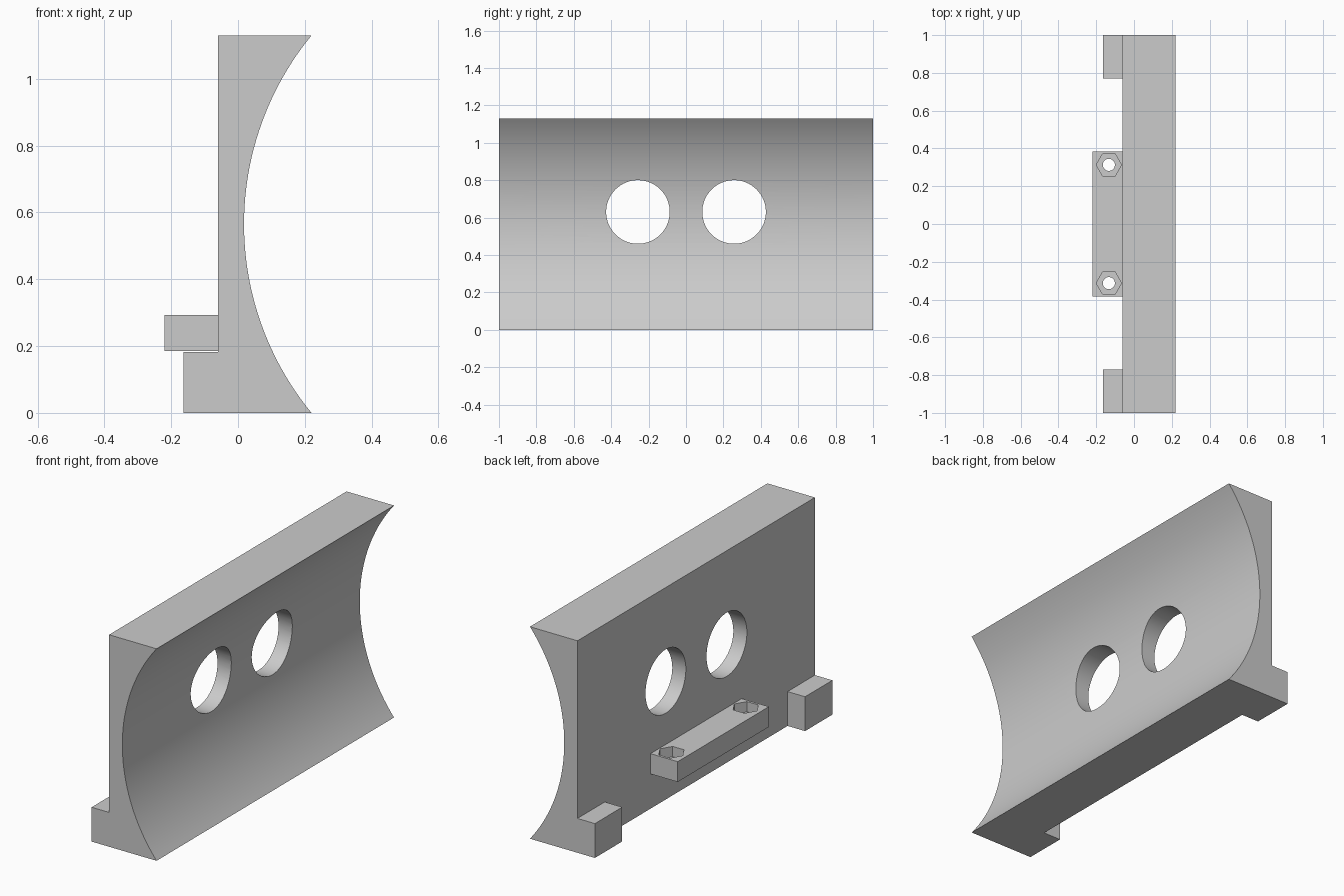
import bpy, bmesh, math
from math import sin, cos, asin, pi

old = bpy.data.objects.get("Cube")
if old:
    bpy.data.objects.remove(old, do_unlink=True)

grey = bpy.data.materials.new("plain grey")
grey.use_nodes = True
colour = (0.6, 0.6, 0.6, 1)
grey.diffuse_color = colour
grey.node_tree.nodes["Principled BSDF"].inputs["Base Color"].default_value = colour

HEIGHT, BACK, LIP, WAIST = 1.13, -0.06, 0.22, 0.018


def extrude_profile(name, points, y0, y1):
    """Prism from an (x, z) outline, running along y."""
    bm = bmesh.new()
    face = bm.faces.new([bm.verts.new((x, y0, z)) for x, z in points])
    result = bmesh.ops.extrude_face_region(bm, geom=[face])
    moved = [g for g in result["geom"] if isinstance(g, bmesh.types.BMVert)]
    bmesh.ops.translate(bm, verts=moved, vec=(0, y1 - y0, 0))
    bmesh.ops.recalc_face_normals(bm, faces=bm.faces)
    mesh = bpy.data.meshes.new(name)
    bm.to_mesh(mesh)
    bm.free()
    mesh.materials.append(grey)
    obj = bpy.data.objects.new(name, mesh)
    bpy.context.collection.objects.link(obj)
    return obj


def block(name, x0, x1, y0, y1, z0, z1):
    return extrude_profile(name, [(x0, z0), (x1, z0), (x1, z1), (x0, z1)], y0, y1)


def cylinder(name, sides, radius, depth, location, rotation):
    bpy.ops.mesh.primitive_cylinder_add(vertices=sides, radius=radius, depth=depth,
                                        location=location, rotation=rotation)
    obj = bpy.context.object
    obj.name = name
    obj.hide_render = True
    obj.data.materials.append(grey)
    return obj


def combine(target, tool, operation):
    """Apply a boolean and discard the tool object."""
    mod = target.modifiers.new(operation, "BOOLEAN")
    mod.operation, mod.object, mod.solver = operation, tool, "EXACT"
    bpy.ops.object.select_all(action="DESELECT")
    bpy.context.view_layer.objects.active = target
    target.select_set(True)
    bpy.ops.object.modifier_apply(modifier=mod.name)
    bpy.data.objects.remove(tool, do_unlink=True)


# Wall with a flat back and a hollow cylindrical face
half = HEIGHT / 2
sag = LIP - WAIST
radius = (half ** 2 + sag ** 2) / (2 * sag)
sweep = asin(half / radius)
steps = 48
arc = []
for i in range(steps + 1):
    a = sweep * (2 * i / steps - 1)
    arc.append((WAIST + radius * (1 - cos(a)), half + radius * sin(a)))
body = extrude_profile("saddle_wall", [(BACK, 0)] + arc + [(BACK, HEIGHT)], -1, 1)

# Foot lugs at both ends and the mounting bar between them
for side, (y0, y1) in (("front", (-1, -0.77)), ("back", (0.77, 1))):
    lug = block(side + "_lug", -0.163, BACK + 0.04, y0, y1, 0, 0.183)
    combine(body, lug, "UNION")
bar = block("mounting_bar", -0.22, BACK + 0.04, -0.384, 0.384, 0.185, 0.293)
combine(body, bar, "UNION")

for s in (-1, 1):
    # Large round window through the wall
    window = cylinder("window_cutter", 64, 0.17, 1, (0, s * 0.257, 0.63), (0, pi / 2, 0))
    combine(body, window, "DIFFERENCE")
    # Hexagonal nut pocket with a bolt hole below it
    pocket = cylinder("nut_cutter", 6, 0.067, 0.12, (-0.133, s * 0.313, 0.298), (0, 0, pi / 6))
    combine(body, pocket, "DIFFERENCE")
    bolt = cylinder("bolt_cutter", 32, 0.032, 0.3, (-0.133, s * 0.313, 0.24), (0, 0, 0))
    combine(body, bolt, "DIFFERENCE")

# Smooth curved faces, crisp corners
bpy.ops.object.select_all(action="DESELECT")
bpy.context.view_layer.objects.active = body
body.select_set(True)
bpy.ops.object.shade_smooth_by_angle(angle=math.radians(30))
